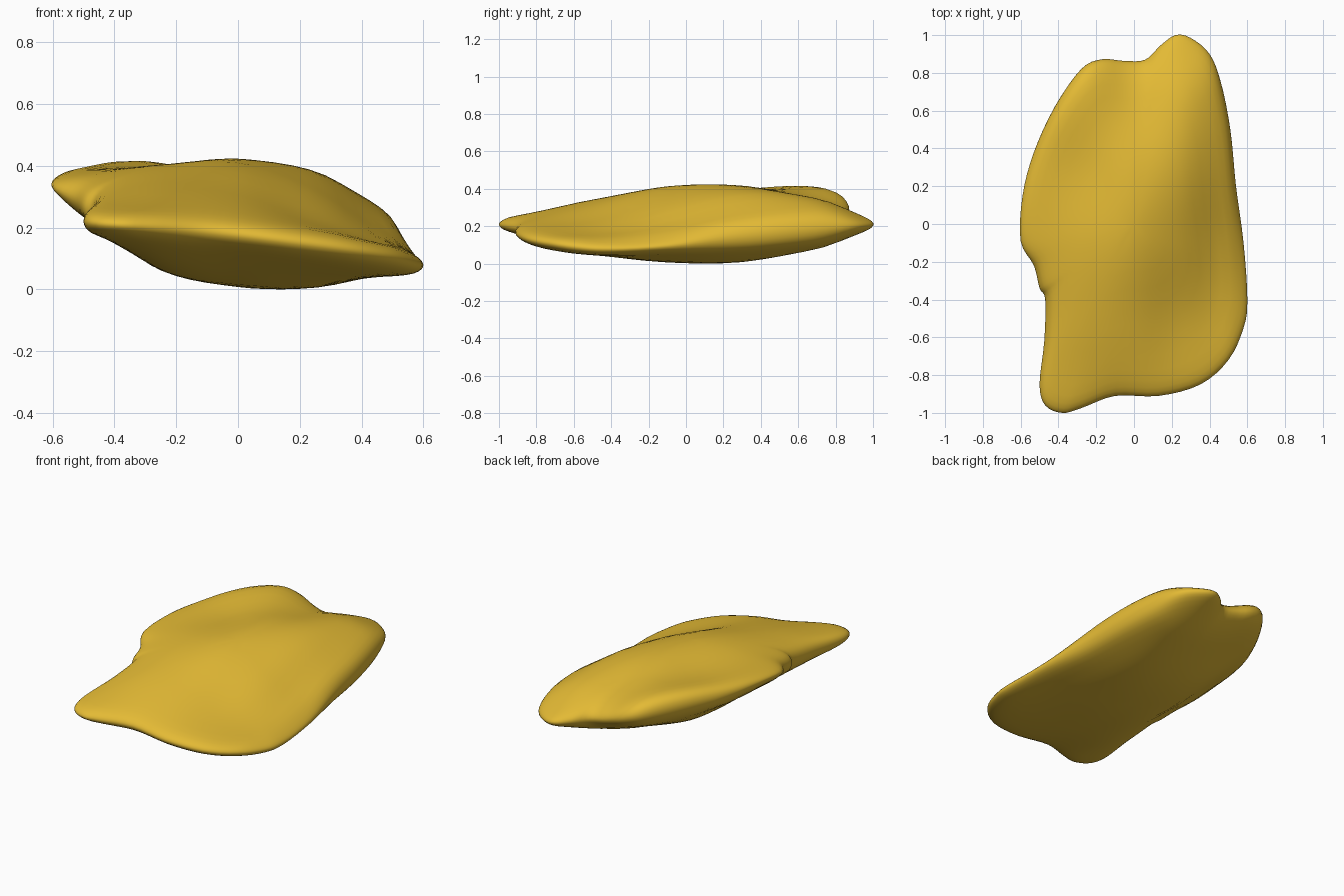
import bpy, bmesh

if "Cube" in bpy.data.objects:
    bpy.data.objects.remove(bpy.data.objects["Cube"])

# Plan outline, counter-clockwise from the front left corner
OUTLINE = [(-.38, -1), (-.28, -.975), (-.1, -.91), (.13, -.91), (.35, -.85), (.5, -.72),
           (.58, -.55), (.6, -.4), (.58, -.1), (.54, .2), (.51, .5), (.46, .75),
           (.4, .9), (.3, .985), (.22, 1), (.14, .945), (.06, .87), (-.05, .863),
           (-.17, .872), (-.28, .82), (-.42, .62), (-.53, .38), (-.59, .15), (-.6, -.09),
           (-.53, -.22), (-.5, -.34), (-.47, -.4), (-.475, -.62), (-.5, -.85), (-.47, -.96)]

# Coarse height grids for the upper and lower skins (rows run front to back)
XS = [-.5, -.25, 0, .25, .5]
YS = [-.95, -.5, -.1, .3, .7, 1]
TOP = [[.26, .25, .22, .19, .16],
       [.31, .34, .31, .22, .145],
       [.37, .40, .405, .32, .175],
       [.40, .39, .415, .38, .245],
       [.44, .41, .34, .345, .27],
       [.40, .38, .27, .25, .23]]
BOTTOM = [[.17, .15, .13, .10, .08],
          [.18, .08, .055, .045, .042],
          [.23, .06, .01, .01, .045],
          [.25, .09, .02, .01, .06],
          [.28, .20, .115, .075, .10],
          [.30, .26, .22, .165, .17]]


def catmull(a, b, c, d, t):
    return b + .5 * t * (c - a + t * (2*a - 5*b + 4*c - d + t * (3*(b - c) + d - a)))


def sample(knots, vals, v):
    n = len(knots)
    for a, b in ((0, 1), (-1, -2)):      # straight continuation past both ends
        if (v - knots[a]) * (knots[b] - knots[a]) < 0:
            return vals[a] + (v - knots[a]) * (vals[b] - vals[a]) / (knots[b] - knots[a])
    i = max(k for k in range(n - 1) if knots[k] <= v)
    t = (v - knots[i]) / (knots[i + 1] - knots[i])
    return catmull(vals[max(i - 1, 0)], vals[i], vals[i + 1], vals[min(i + 2, n - 1)], t)


def height(grid, x, y):
    return sample(YS, [sample(XS, row, x) for row in grid], y)


# Smooth the outline
STEPS = 4
n = len(OUTLINE)
rim = []
for i in range(n):
    p = [OUTLINE[(i + k) % n] for k in (-1, 0, 1, 2)]
    for s in range(STEPS):
        rim.append(tuple(catmull(*[q[a] for q in p], s / STEPS) for a in (0, 1)))

# Two skins of shrinking rings that meet in a rounded rim
bm = bmesh.new()
SCALES = [.998, .99, .975, .95, .91, .85, .77, .68, .58, .48, .38, .28, .18, .09]
rim_z = [(height(TOP, x, y) + height(BOTTOM, x, y)) / 2 for x, y in rim]
edge = [bm.verts.new((x, y, z)) for (x, y), z in zip(rim, rim_z)]
m = len(rim)
for grid in (TOP, BOTTOM):
    prev = edge
    for s in SCALES:
        w = (1 - s ** 16) ** .5
        ring = []
        for (x, y), z in zip(rim, rim_z):
            ring.append(bm.verts.new((x*s, y*s, z + (height(grid, x*s, y*s) - z) * w)))
        for i in range(m):
            j = (i + 1) % m
            bm.faces.new((prev[i], prev[j], ring[j], ring[i]))
        prev = ring
    mid = bm.verts.new((0, 0, height(grid, 0, 0)))
    for i in range(m):
        bm.faces.new((prev[i], prev[(i + 1) % m], mid))

bmesh.ops.recalc_face_normals(bm, faces=bm.faces)
low = min(v.co.z for v in bm.verts)
for v in bm.verts:
    v.co.z -= low
mesh = bpy.data.meshes.new("curved_chip")
bm.to_mesh(mesh)
bm.free()
mesh.shade_smooth()
chip = bpy.data.objects.new("curved_chip", mesh)
bpy.context.collection.objects.link(chip)

# Golden yellow colour
mat = bpy.data.materials.new("golden_yellow")
mat.diffuse_color = (.77, .49, .035, 1)
mat.use_nodes = True
mat.node_tree.nodes["Principled BSDF"].inputs["Base Color"].default_value = mat.diffuse_color
mesh.materials.append(mat)
